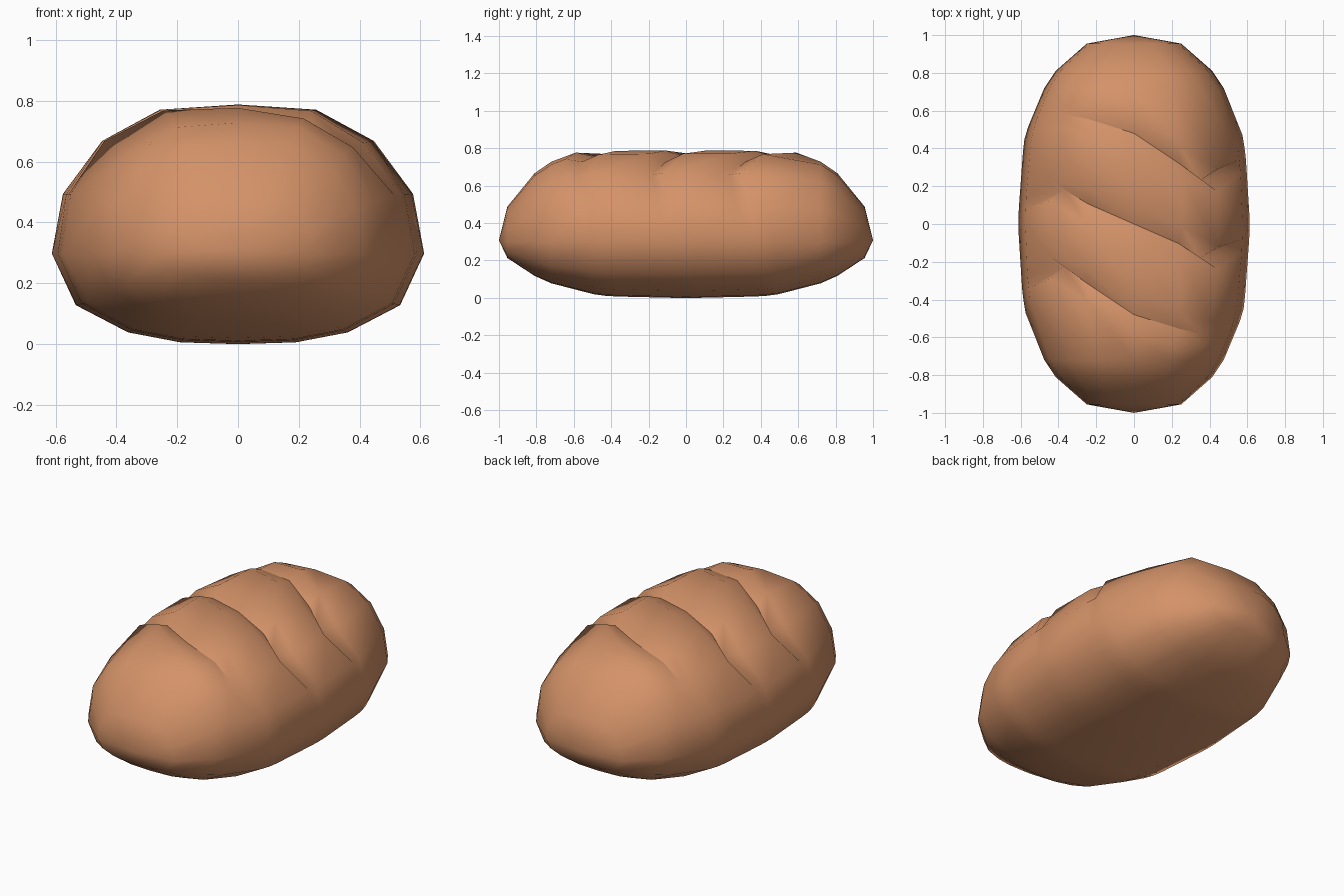
import bpy, bmesh

if "Cube" in bpy.data.objects:
    bpy.data.objects.remove(bpy.data.objects["Cube"])

# body size along the loaf: |y|, half width, top z, bottom z
SIZE = [(0, .613, .79, .002), (.25, .603, .79, .003), (.45, .58, .787, .014),
        (.6, .535, .778, .04), (.72, .475, .73, .08), (.81, .415, .668, .12),
        (.955, .25, .49, .215), (1, 0, .31, .31)]

# right half of the cross-section, bottom to top: x and height fractions
HALF = [(0, -1), (.31, -.98), (.59, -.87), (.87, -.57), (1, 0),
        (.94, .40), (.735, .755), (.42, .965), (0, 1)]
SECTION = HALF + [(-u, v) for u, v in HALF[-2:0:-1]]
TOP = {10: 0, 9: 1, 8: 2, 7: 3, 6: 4}      # top columns, left to right
SIDE = {11: 0, 12: 0, 5: 4, 4: 4}

# baker's slashes: y of the crease from left to right
FRONT = [-.23, -.32, -.48, -.555, -.58]
SLASHES = [(-.43, FRONT), (0, [.18, .105, 0, -.105, -.18]),
           (.43, [-y for y in reversed(FRONT)])]
CREASE_X = [-.37, -.24, 0, .24, .35]
CREASE_Z = [.66, .73, .755, .73, .66]


def surface(k, y):
    """Point of section column k at position y along the loaf."""
    a = min(abs(y), 1)
    for p, q in zip(SIZE, SIZE[1:]):
        if a <= q[0]:
            t = (a - p[0]) / (q[0] - p[0])
            w, top, bot = (p[i] + t * (q[i] - p[i]) for i in (1, 2, 3))
            break
    u, v = SECTION[k]
    z0 = .30
    z = z0 + v * (top - z0) if v > 0 else z0 + v * (z0 - bot)
    return (u * w, y, z)


bm = bmesh.new()
rings, creases = [], []


def add_ring(func):
    rings.append([bm.verts.new(func(k)) for k in range(16)])


def slash_ring(station, line, side):
    """One ring following a slash: side -1 below, 0 in, 1 above the crease."""
    def point(k):
        if k in TOP:
            i = TOP[k]
            if side == 0:
                return (CREASE_X[i], line[i], CREASE_Z[i])
            return surface(k, line[i] + side * (.06, .09, .11, .09, .06)[i])
        y = station + side * .065
        if k in SIDE:
            blend = .45 if k in (5, 11) else .12
            y += blend * (line[SIDE[k]] - station)
        return surface(k, y)
    add_ring(point)


# front end, slashes, back end
for y in (-.955, -.81, -.72):
    add_ring(lambda k: surface(k, y))
for station, line in SLASHES:
    for side in (-1, 0, 1):
        slash_ring(station, line, side)
    creases.append(rings[-2])
for y in (.72, .81, .955):
    add_ring(lambda k: surface(k, y))

# skin and rounded ends
for a, b in zip(rings, rings[1:]):
    for k in range(16):
        n = (k + 1) % 16
        bm.faces.new((a[k], a[n], b[n], b[k]))
for ring, y in ((rings[0], -1), (rings[-1], 1)):
    tip = bm.verts.new((0, y, .31))
    for k in range(16):
        bm.faces.new((ring[k], ring[(k + 1) % 16], tip))
bmesh.ops.recalc_face_normals(bm, faces=bm.faces)

# smooth crust with sharp creases
for f in bm.faces:
    f.smooth = True
for ring in creases:
    for k in range(6, 10):
        bm.edges.get((ring[k], ring[k + 1])).smooth = False
lowest = min(v.co.z for v in bm.verts)
bmesh.ops.translate(bm, verts=bm.verts, vec=(0, 0, -lowest))

mesh = bpy.data.meshes.new("bread_loaf")
bm.to_mesh(mesh)
bm.free()
crust = bpy.data.materials.new("golden brown crust")
crust.diffuse_color = (.66, .29, .14, 1)
crust.use_nodes = True
crust.node_tree.nodes["Principled BSDF"].inputs["Base Color"].default_value = crust.diffuse_color
mesh.materials.append(crust)
loaf = bpy.data.objects.new("bread_loaf", mesh)
bpy.context.collection.objects.link(loaf)
